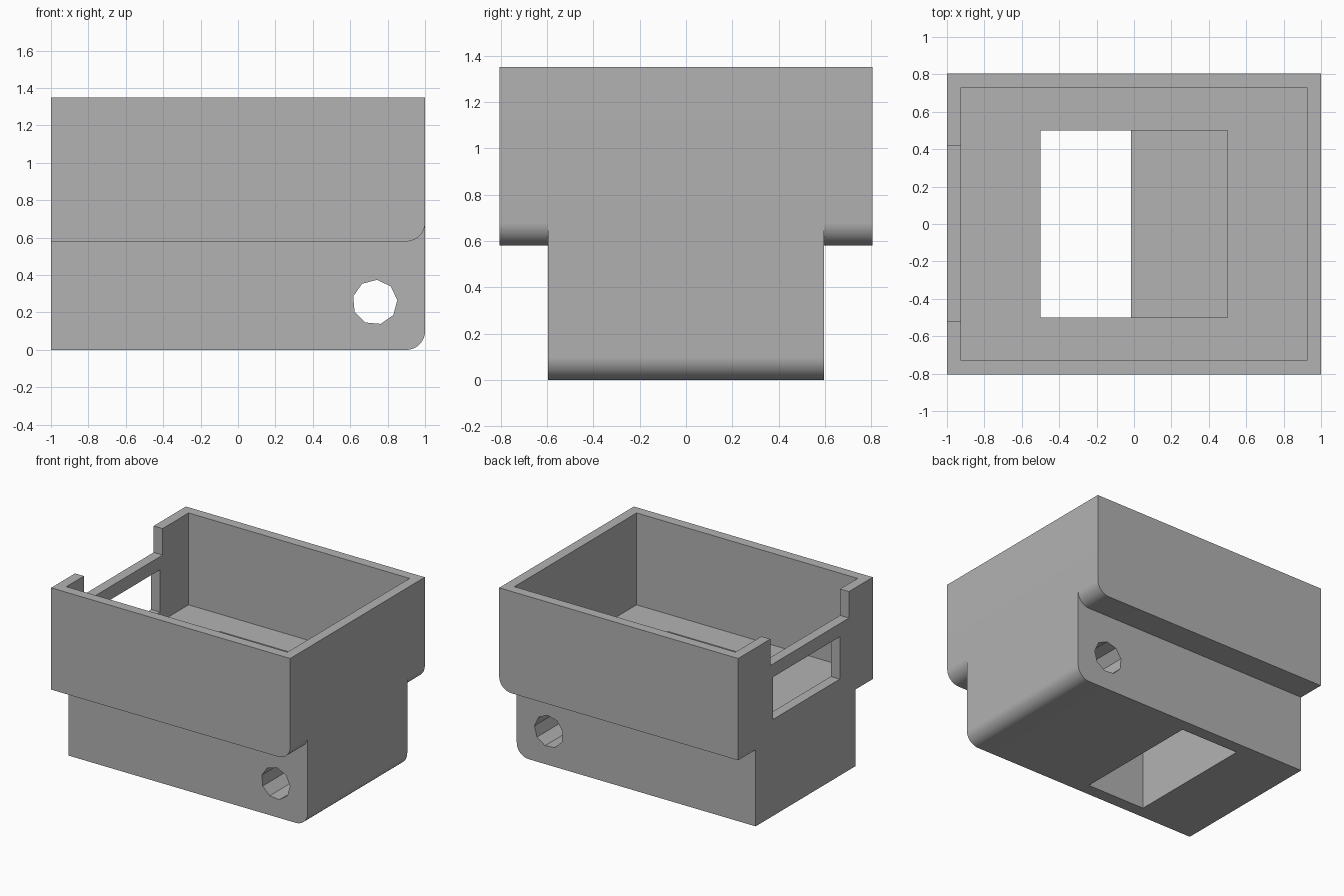
import bpy
import bmesh
from math import sin, cos, pi, radians

cube = bpy.data.objects.get("Cube")
if cube:
    bpy.data.objects.remove(cube, do_unlink=True)

grey = bpy.data.materials.new("plain grey")
grey.use_nodes = True
colour = (0.448, 0.448, 0.448, 1)
grey.diffuse_color = colour
grey.node_tree.nodes["Principled BSDF"].inputs["Base Color"].default_value = colour


def extrude_y(name, profile, y0, y1):
    """Solid made by sweeping an x-z outline from y0 to y1."""
    bm = bmesh.new()
    face = bm.faces.new([bm.verts.new((x, y0, z)) for x, z in profile])
    swept = bmesh.ops.extrude_face_region(bm, geom=[face])["geom"]
    verts = [v for v in swept if isinstance(v, bmesh.types.BMVert)]
    bmesh.ops.translate(bm, verts=verts, vec=(0, y1 - y0, 0))
    bmesh.ops.recalc_face_normals(bm, faces=bm.faces)
    mesh = bpy.data.meshes.new(name)
    bm.to_mesh(mesh)
    bm.free()
    mesh.materials.append(grey)
    obj = bpy.data.objects.new(name, mesh)
    bpy.context.collection.objects.link(obj)
    return obj


def box(name, x0, x1, y0, y1, z0, z1):
    return extrude_y(name, [(x0, z0), (x1, z0), (x1, z1), (x0, z1)], y0, y1)


def rounded_block(name, half_y, z0, z1, r=0.1, steps=12):
    """Block with its lower +x edge rounded."""
    arc = [(1 - r + r * sin(t), z0 + r - r * cos(t))
           for t in (i * pi / 2 / steps for i in range(steps + 1))]
    return extrude_y(name, [(-1, z0)] + arc + [(1, z1), (-1, z1)], -half_y, half_y)


def combine(target, tool, operation):
    mod = target.modifiers.new(tool.name, "BOOLEAN")
    mod.operation, mod.solver, mod.object = operation, "EXACT", tool
    bpy.ops.object.select_all(action="DESELECT")
    bpy.context.view_layer.objects.active = target
    target.select_set(True)
    bpy.ops.object.modifier_apply(modifier=mod.name)
    bpy.data.objects.remove(tool, do_unlink=True)


# Wide tray on a narrower base
housing = rounded_block("housing", 0.805, 0.58, 1.35)
combine(housing, rounded_block("base", 0.595, 0, 0.72), "UNION")

# Tray interior, stepped well in the floor and the opening under it
wall = 0.075
cutters = [
    box("tray_interior", -1 + wall, 1 - wall, -0.73, 0.73, 0.655, 1.6),
    box("floor_well", -0.5, 0.5, -0.5, 0.5, wall, 0.9),
    box("bottom_opening", -0.5, -0.015, -0.5, 0.5, -0.2, 0.3),
    # Notch and window in the end wall
    box("rim_notch", -1.2, -0.8, -0.52, 0.42, 1.15, 1.6),
    box("end_window", -1.2, -0.8, -0.41, 0.39, 0.73, 1.05),
]

# Nine-sided cross hole through the base
ring = [radians(5 + 40 * i) for i in range(9)]
cutters.append(extrude_y("cross_hole", [(0.732 + 0.12 * cos(a), 0.255 + 0.12 * sin(a))
                                        for a in ring], -1, 1))
for cutter in cutters:
    combine(housing, cutter, "DIFFERENCE")

# Merge leftover flat splits, then smooth only the rounded edges
bm = bmesh.new()
bm.from_mesh(housing.data)
bmesh.ops.remove_doubles(bm, verts=bm.verts, dist=0.0001)
bmesh.ops.dissolve_limit(bm, angle_limit=radians(0.5), verts=bm.verts, edges=bm.edges)
bm.to_mesh(housing.data)
bm.free()
housing.select_set(True)
bpy.context.view_layer.objects.active = housing
bpy.ops.object.shade_smooth_by_angle(angle=radians(30))
